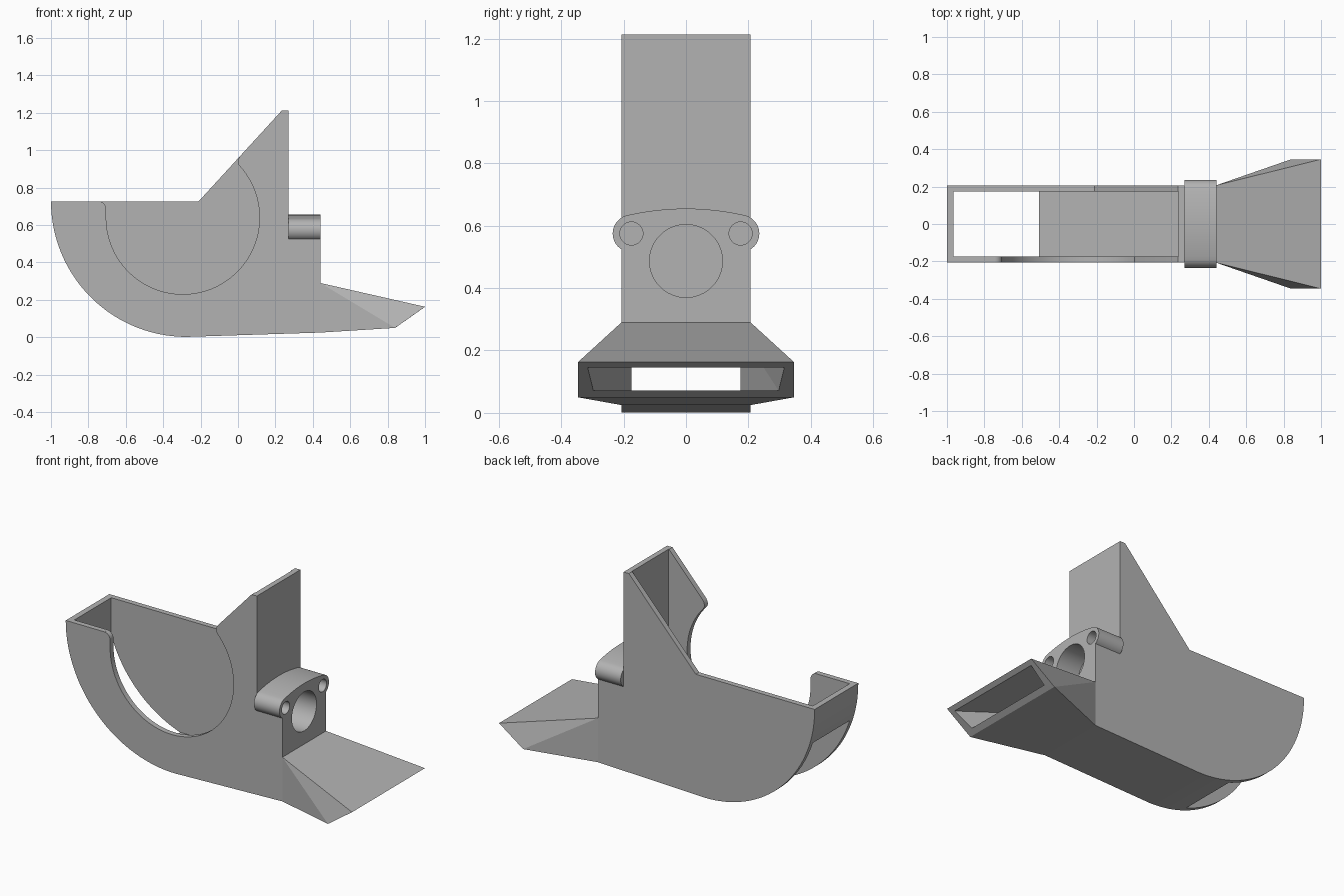
import bpy, bmesh
from math import sin, cos, radians

cube = bpy.data.objects.get("Cube")
if cube:
    bpy.data.objects.remove(cube, do_unlink=True)

grey = bpy.data.materials.new("plain grey")
grey.use_nodes = True
grey.diffuse_color = (0.45, 0.45, 0.45, 1)
grey.node_tree.nodes["Principled BSDF"].inputs["Base Color"].default_value = grey.diffuse_color

HALF = 0.207      # half width of the housing
INNER = 0.175     # half width inside the walls


def arc(cx, cy, r, start, end, steps):
    angles = [radians(start + (end - start) * i / steps) for i in range(steps + 1)]
    return [(cx + r * cos(a), cy + r * sin(a)) for a in angles]


def finish(name, bm):
    bmesh.ops.recalc_face_normals(bm, faces=bm.faces)
    mesh = bpy.data.meshes.new(name)
    bm.to_mesh(mesh)
    bm.free()
    mesh.materials.append(grey)
    obj = bpy.data.objects.new(name, mesh)
    bpy.context.collection.objects.link(obj)
    return obj


def prism(name, profile, axis, low, high):
    """Extrude a closed profile along x (points are y, z) or y (points are x, z)."""
    bm = bmesh.new()
    place = (lambda p, t: (t, p[0], p[1])) if axis == "x" else (lambda p, t: (p[0], t, p[1]))
    ends = [[bm.verts.new(place(p, t)) for p in profile] for t in (low, high)]
    for end in ends:
        bm.faces.new(end)
    n = len(profile)
    for i in range(n):
        j = (i + 1) % n
        bm.faces.new((ends[0][i], ends[0][j], ends[1][j], ends[1][i]))
    return finish(name, bm)


def select(obj):
    bpy.ops.object.select_all(action="DESELECT")
    obj.select_set(True)
    bpy.context.view_layer.objects.active = obj


def cut(obj, cutter):
    cutter.hide_render = True
    mod = obj.modifiers.new("cut", "BOOLEAN")
    mod.operation = "DIFFERENCE"
    mod.solver = "EXACT"
    mod.object = cutter
    select(obj)
    bpy.ops.object.modifier_apply(modifier=mod.name)
    bpy.data.objects.remove(cutter, do_unlink=True)


def smooth(obj):
    select(obj)
    bpy.ops.object.shade_smooth_by_angle(angle=radians(25))


# Housing: rounded scoop with a tall post
outline = arc(-0.275, 0.727, 0.725, 180, 270, 40)
outline += [(0.44, 0.025), (0.44, 0.29), (0.27, 0.29), (0.27, 1.213), (0.235, 1.213), (-0.21, 0.727)]
housing = prism("housing", outline, "y", -HALF, HALF)

# Hollow inside, which breaks through the curved floor and runs on into the duct
hollow = [(-0.965, 1.4), (-0.965, 0.031), (0.5, 0.061), (0.5, 0.26), (0.238, 0.26), (0.238, 1.4)]
cut(housing, prism("hollow_cutter", hollow, "y", -INNER, INNER))

# Round intake in the front wall, with softened corners
intake = [(-0.745, 1.4)] + arc(-0.745, 0.687, 0.04, 85, 0, 8)
intake += arc(-0.295, 0.64, 0.41, 180, 403, 56)
intake += [(-0.001, 0.935), (0.002, 0.952), (0.02, 0.985), (-0.2, 1.4)]
cut(housing, prism("intake_cutter", intake, "y", -0.3, -0.1))
smooth(housing)

# Mounting block with two ears and a crowned top
half = arc(0.175, 0.575, 0.06, -58, 75, 16)
crown = [(0.19 - 0.019 * i, 0.655 - 0.022 * (1 - i / 10) ** 2) for i in range(1, 10)]
half = [(HALF, 0.29)] + half + crown
block = half + [(0, 0.655)] + [(-y, z) for y, z in reversed(half)]
mount = prism("mounting_block", block, "x", 0.27, 0.44)
for y, z, r in ((0, 0.487, 0.117), (-0.175, 0.575, 0.037), (0.175, 0.575, 0.037)):
    cut(mount, prism("hole_cutter", arc(y, z, r, 0, 350, 35), "x", 0.29, 0.5))
smooth(mount)


# Flared nozzle with a slanted mouth
def section(bm, top, bottom):
    corners = [(top, 1), (bottom, 1), (bottom, -1), (top, -1)]
    return [bm.verts.new((x, y * side, z)) for (x, y, z), side in corners]


bm = bmesh.new()
outer_root = section(bm, (0.44, HALF, 0.29), (0.44, HALF, 0.025))
outer_lip = section(bm, (1.0, 0.346, 0.163), (0.84, 0.346, 0.05))
inner_root = section(bm, (0.44, INNER, 0.26), (0.44, INNER, 0.06))
inner_lip = section(bm, (0.975, 0.315, 0.145), (0.87, 0.297, 0.071))
for i in range(4):
    j = (i + 1) % 4
    for a, b in ((outer_root, outer_lip), (inner_root, inner_lip)):
        if i == 0:
            bm.faces.new((a[i], a[j], b[j]))
            bm.faces.new((a[i], b[j], b[i]))
        elif i == 2:
            bm.faces.new((a[i], a[j], b[i]))
            bm.faces.new((a[j], b[j], b[i]))
        else:
            bm.faces.new((a[i], a[j], b[j], b[i]))
    for a, b in ((outer_root, inner_root), (outer_lip, inner_lip)):
        bm.faces.new((a[i], a[j], b[j], b[i]))
finish("nozzle", bm)
